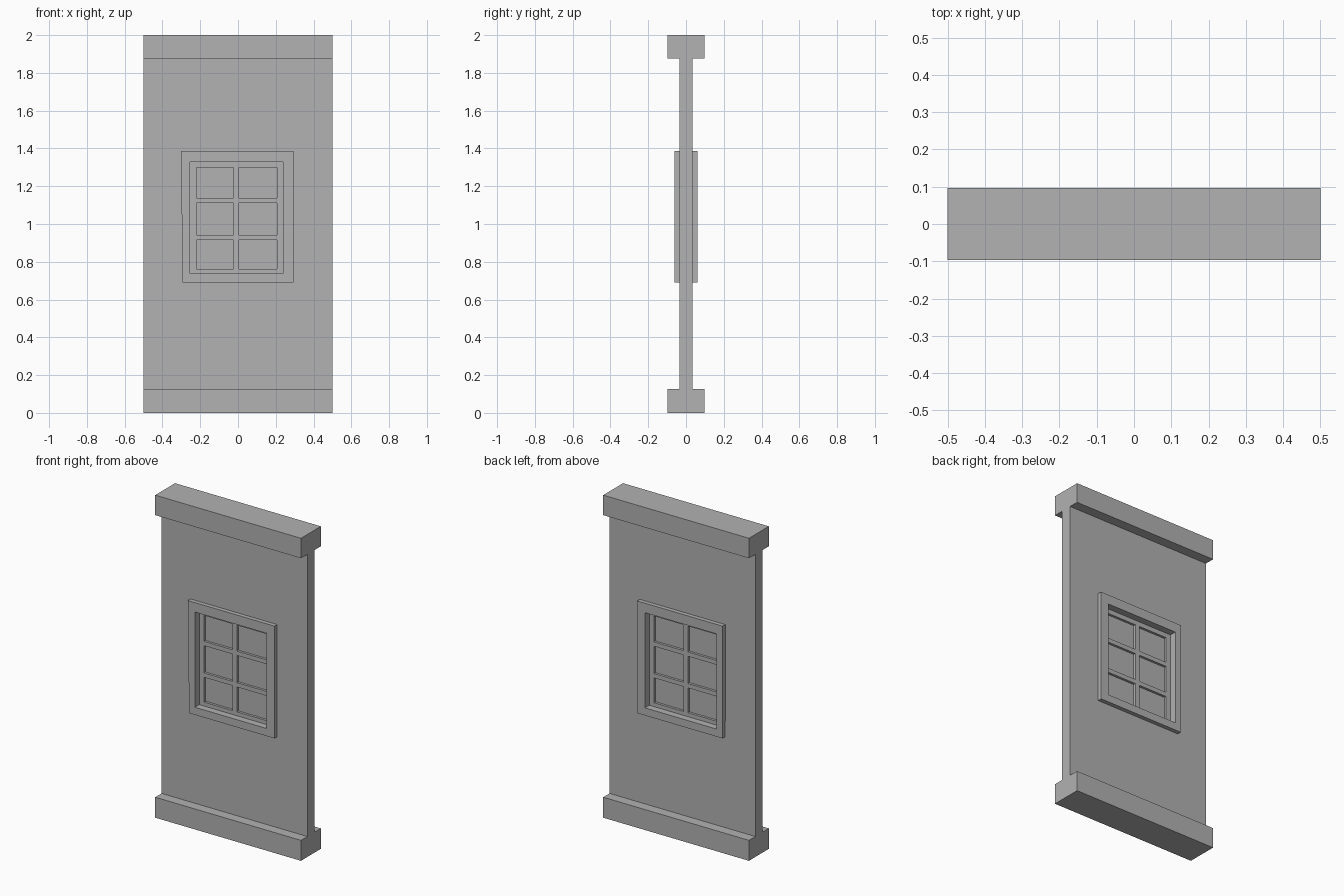
import bpy
import bmesh

if "Cube" in bpy.data.objects:
    bpy.data.objects.remove(bpy.data.objects["Cube"], do_unlink=True)

# Single plaster colour
GREY = (0.445, 0.445, 0.445, 1)
plaster = bpy.data.materials.new("plaster_grey")
plaster.use_nodes = True
plaster.diffuse_color = GREY
plaster.node_tree.nodes["Principled BSDF"].inputs["Base Color"].default_value = GREY


def lattice(name, xs, zs, half_depth, pierced=True):
    """Upright slab over the grid xs * zs; cells at odd column and row are holes."""
    bm = bmesh.new()
    verts = [[bm.verts.new((x, -half_depth, z)) for z in zs] for x in xs]
    for i in range(len(xs) - 1):
        for j in range(len(zs) - 1):
            if pierced and i % 2 and j % 2:
                continue
            bm.faces.new((verts[i][j], verts[i + 1][j],
                          verts[i + 1][j + 1], verts[i][j + 1]))
    # Keep the first layer as the front and extrude a second one to the back
    region = bmesh.ops.extrude_face_region(bm, geom=bm.faces[:], use_keep_orig=True)
    back = [g for g in region["geom"] if isinstance(g, bmesh.types.BMVert)]
    bmesh.ops.translate(bm, verts=back, vec=(0, 2 * half_depth, 0))
    bmesh.ops.recalc_face_normals(bm, faces=bm.faces[:])
    mesh = bpy.data.meshes.new(name)
    bm.to_mesh(mesh)
    bm.free()
    mesh.materials.append(plaster)
    obj = bpy.data.objects.new(name, mesh)
    bpy.context.collection.objects.link(obj)
    return obj


# Top and bottom rails
lattice("bottom_rail", (-0.5, 0.5), (0, 0.127), 0.097, pierced=False)
lattice("top_rail", (-0.5, 0.5), (1.876, 2), 0.097, pierced=False)

# Wall with an opening hidden inside the casing
lattice("wall", (-0.5, -0.27, 0.265, 0.5), (0.127, 0.715, 1.355, 1.876), 0.035)

# Window casing, its front upper corner slightly out of square
casing = lattice("window_casing", (-0.293, -0.253, 0.239, 0.293),
                 (0.69, 0.737, 1.327, 1.386), 0.061)
for v in casing.data.vertices:
    if v.co.x < -0.29 and v.co.y < 0 and v.co.z > 1.3:
        v.co.x -= 0.009

# Sash with glazing bars, and the pane set in the middle of it
lattice("window_sash", (-0.253, -0.221, -0.025, 0.005, 0.207, 0.239),
        (0.737, 0.761, 0.915, 0.942, 1.111, 1.138, 1.298, 1.327), 0.018)
lattice("window_pane", (-0.25, 0.236), (0.74, 1.324), 0.003, pierced=False)
